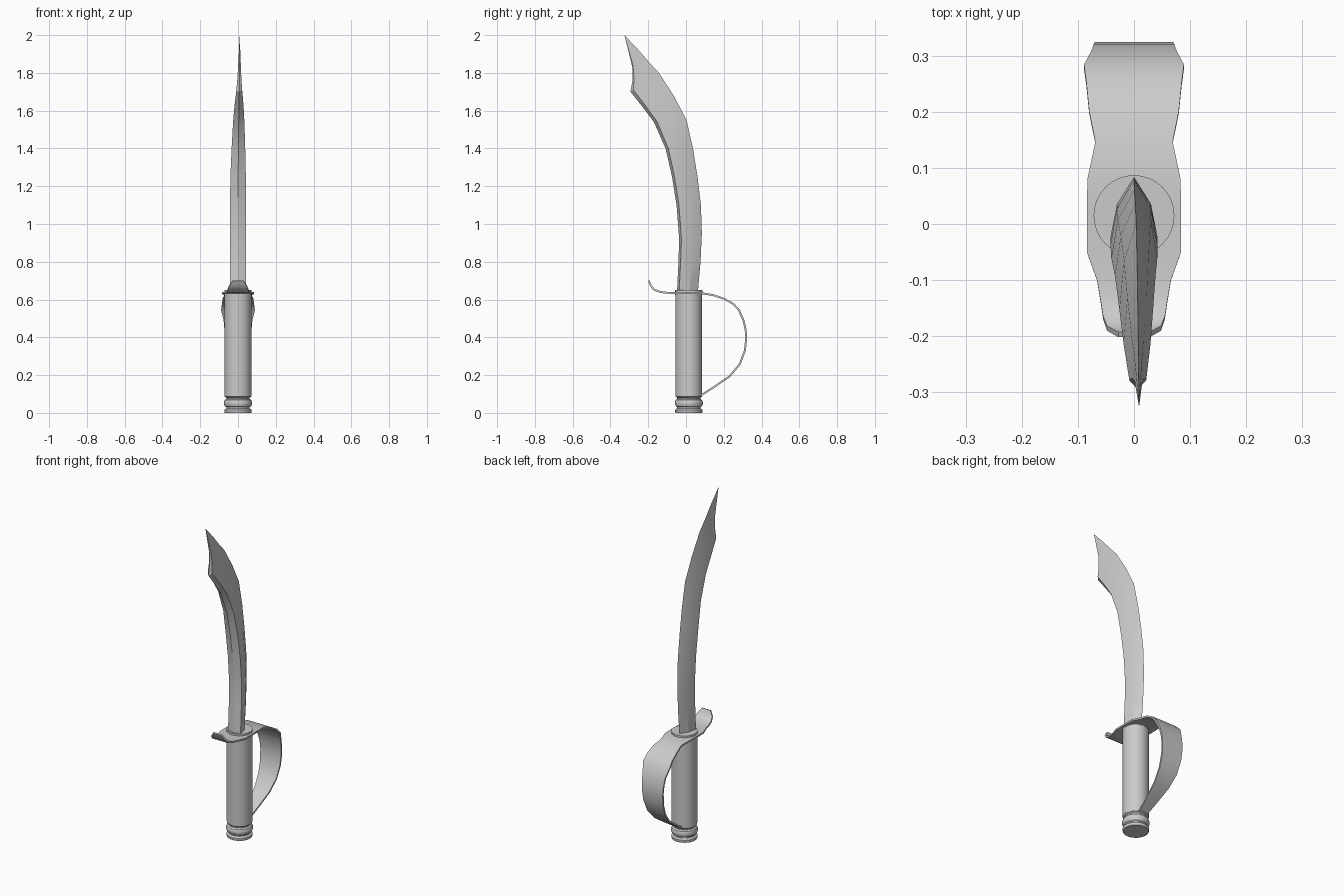
import bpy, bmesh, math
from mathutils import Vector

CY = 0.015  # grip axis


def loft(name, rings, angle):
    """Skin a list of equal-length closed rings and cap both ends."""
    bm = bmesh.new()
    rows = [[bm.verts.new(p) for p in r] for r in rings]
    n = len(rows[0])
    for a, b in zip(rows, rows[1:]):
        for i in range(n):
            j = (i + 1) % n
            bm.faces.new((a[i], a[j], b[j], b[i]))
    bm.faces.new(rows[0])
    bm.faces.new(rows[-1])
    bmesh.ops.remove_doubles(bm, verts=bm.verts, dist=1e-5)
    bmesh.ops.recalc_face_normals(bm, faces=bm.faces)
    me = bpy.data.meshes.new(name)
    bm.to_mesh(me)
    bm.free()
    ob = bpy.data.objects.new(name, me)
    bpy.context.collection.objects.link(ob)
    bpy.ops.object.select_all(action='DESELECT')
    ob.select_set(True)
    bpy.context.view_layer.objects.active = ob
    bpy.ops.object.shade_smooth_by_angle(angle=math.radians(angle))
    return ob


def lathe(name, profile, sides=32):
    rings = [[(r * math.cos(2 * math.pi * i / sides),
               CY + r * math.sin(2 * math.pi * i / sides), z)
              for i in range(sides)] for r, z in profile]
    return loft(name, rings, 30)


# Handle: ringed pommel, straight grip and collar
lathe("pommel", [(0.070, 0), (0.072, 0.006), (0.072, 0.016), (0.062, 0.024),
                 (0.062, 0.030), (0.070, 0.036), (0.074, 0.046), (0.074, 0.056),
                 (0.070, 0.068), (0.062, 0.074), (0.062, 0.080), (0.070, 0.086), (0.071, 0.094)])
lathe("grip", [(0.071, 0.092), (0.071, 0.640)])
lathe("collar", [(0.072, 0.625), (0.072, 0.650)])

# Knuckle guard: flat strip (y, z, half width)
path = [(-0.197, 0.700, 0.028), (-0.186, 0.672, 0.048), (-0.167, 0.651, 0.055),
        (-0.135, 0.640, 0.060), (-0.100, 0.636, 0.066), (-0.050, 0.634, 0.084),
        (0.020, 0.634, 0.084), (0.080, 0.634, 0.083), (0.145, 0.623, 0.069),
        (0.200, 0.605, 0.080), (0.250, 0.577, 0.085), (0.280, 0.545, 0.089),
        (0.304, 0.490, 0.076), (0.315, 0.445, 0.072), (0.319, 0.400, 0.070),
        (0.312, 0.330, 0.066), (0.284, 0.257, 0.060), (0.230, 0.193, 0.050),
        (0.150, 0.138, 0.038), (0.078, 0.092, 0.028)]
rings = []
for i, (y, z, w) in enumerate(path):
    a, b = path[max(i - 1, 0)], path[min(i + 1, len(path) - 1)]
    t = Vector((0, b[0] - a[0], b[1] - a[1])).normalized()
    nrm = Vector((0, -t.z, t.y)) * 0.005
    c = Vector((0, y, z))
    x = Vector((w, 0, 0))
    rings.append([c - x - nrm, c + x - nrm, c + x + nrm, c - x + nrm])
loft("knuckle_guard", rings, 40)

# Blade: five-sided sections (front y, z, back y, z, half thickness)
stations = [(-0.048, 0.63, 0.062, 0.63, 0.042), (-0.040, 0.80, 0.077, 0.80, 0.042),
            (-0.036, 0.92, 0.084, 0.95, 0.042), (-0.050, 1.10, 0.079, 1.10, 0.042),
            (-0.074, 1.25, 0.061, 1.25, 0.041), (-0.108, 1.40, 0.037, 1.40, 0.036),
            (-0.170, 1.54, 0.003, 1.55, 0.030), (-0.230, 1.62, -0.065, 1.68, 0.024),
            (-0.294, 1.70, -0.143, 1.80, 0.015), (-0.284, 1.755, -0.190, 1.85, 0.011),
            (-0.284, 1.83, -0.246, 1.915, 0.007), (-0.326, 2.0, -0.326, 2.0, 0.0)]
rings = []
for fy, fz, by, bz, w in stations:
    f, b = Vector((0, fy, fz)), Vector((0, by, bz))
    lean = 0.009 * max(0, (bz - 1.2) / 0.8)  # tip drifts slightly sideways
    section = [(0, 0), (w, 0.10), (w * 0.72, 0.6), (0, 1), (-w * 0.72, 0.6), (-w, 0.10)]
    rings.append([f.lerp(b, t) + Vector((x + lean, 0, 0)) for x, t in section])
loft("blade", rings, 22)
